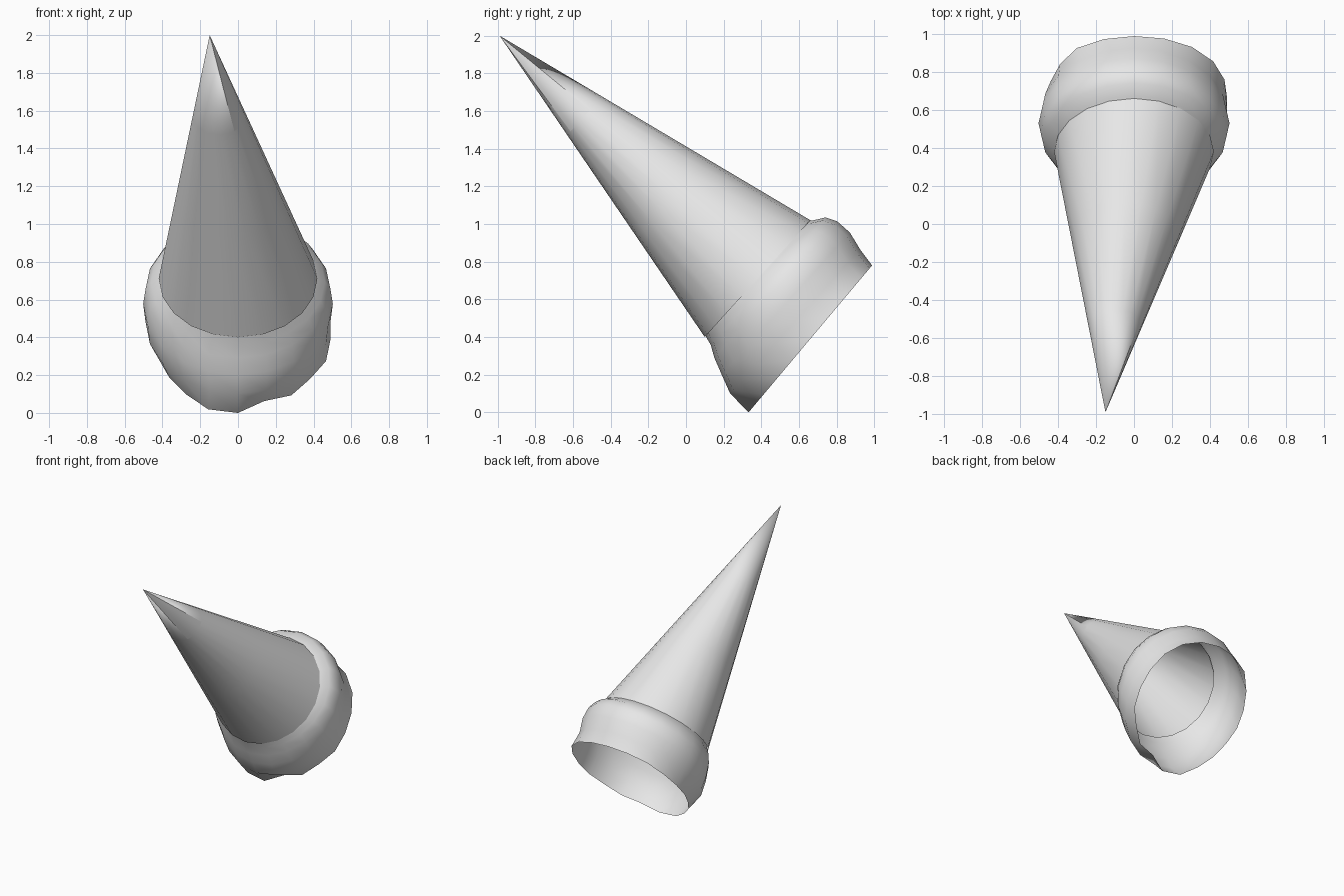
import bpy
import bmesh
import math
from mathutils import Vector

if "Cube" in bpy.data.objects:
    bpy.data.objects.remove(bpy.data.objects["Cube"], do_unlink=True)

SIDES = 20
CENTRE = Vector((0, 0.38, 0.71))            # middle of the seam between cone and brim
ACROSS = Vector((1, 0, 0))
UP = Vector((0, 0.67, 0.742)).normalized()  # the tilted ring's second direction
DOWN = ACROSS.cross(UP) * -1                # from the tip towards the opening
if DOWN.y < 0:
    DOWN = -DOWN

grey = bpy.data.materials.new("light grey")
grey.use_nodes = True
grey.diffuse_color = (0.8, 0.8, 0.8, 1)
grey.node_tree.nodes["Principled BSDF"].inputs["Base Color"].default_value = (0.8, 0.8, 0.8, 1)


def angles():
    return [2 * math.pi * i / SIDES for i in range(SIDES)]


def ring(depth, width, height, shift):
    """Points of an ellipse across the hat's axis."""
    middle = CENTRE + DOWN * depth + UP * shift
    return [middle + ACROSS * width * math.cos(a) + UP * height * math.sin(a) for a in angles()]


def loft(name, rings, tip=None):
    """Open smooth skin through the rings, optionally closed to a point."""
    bm = bmesh.new()
    loops = [[bm.verts.new(p) for p in r] for r in rings]
    for a, b in zip(loops, loops[1:]):
        for i in range(SIDES):
            j = (i + 1) % SIDES
            bm.faces.new((a[i], b[i], b[j], a[j]))
    if tip is not None:
        top = bm.verts.new(tip)
        for i in range(SIDES):
            bm.faces.new((top, loops[0][i], loops[0][(i + 1) % SIDES]))
    # turn every face away from the axis
    bm.normal_update()
    for f in bm.faces:
        offset = f.calc_center_median() - CENTRE
        if f.normal.dot(offset - DOWN * offset.dot(DOWN)) < 0:
            f.normal_flip()
    mesh = bpy.data.meshes.new(name)
    bm.to_mesh(mesh)
    bm.free()
    mesh.materials.append(grey)
    obj = bpy.data.objects.new(name, mesh)
    bpy.context.collection.objects.link(obj)
    bpy.ops.object.select_all(action="DESELECT")
    obj.select_set(True)
    bpy.context.view_layer.objects.active = obj
    bpy.ops.object.shade_smooth_by_angle(angle=math.radians(50))
    return obj


# Pointed crown, leaning slightly to one side
point = Vector((-0.15, -0.99, 2.0))
seam = ring(0, 0.42, 0.418, 0)
loft("hat_cone", [[point.lerp(p, t) for p in seam] for t in (0.33, 0.67, 1)], point)

# Uneven opening of the brim, given by its radius around the edge
RIM_RADII = (0.49, 0.50, 0.515, 0.52, 0.515, 0.51, 0.51, 0.51, 0.48, 0.46,
             0.45, 0.44, 0.45, 0.47, 0.51, 0.51, 0.45, 0.48, 0.47, 0.49)
rim_middle = Vector((0, 0.66, 0.39))
rim_up = Vector((0, 0.643, 0.765))
rim = [rim_middle + (ACROSS * math.cos(a) + rim_up * math.sin(a)) * r
       for a, r in zip(angles(), RIM_RADII)]

# Puffy brim: tucked under the cone, bulging, then running to the opening
brim_rings = [ring(*r) for r in (
    (-0.01, 0.405, 0.403, 0),
    (0.01, 0.42, 0.42, 0.005),
    (0.05, 0.46, 0.455, 0.028),
    (0.11, 0.49, 0.487, 0.022),
    (0.20, 0.502, 0.508, 0.002),
    (0.30, 0.49, 0.515, -0.035))]
brim = loft("hat_brim", brim_rings + [rim])
